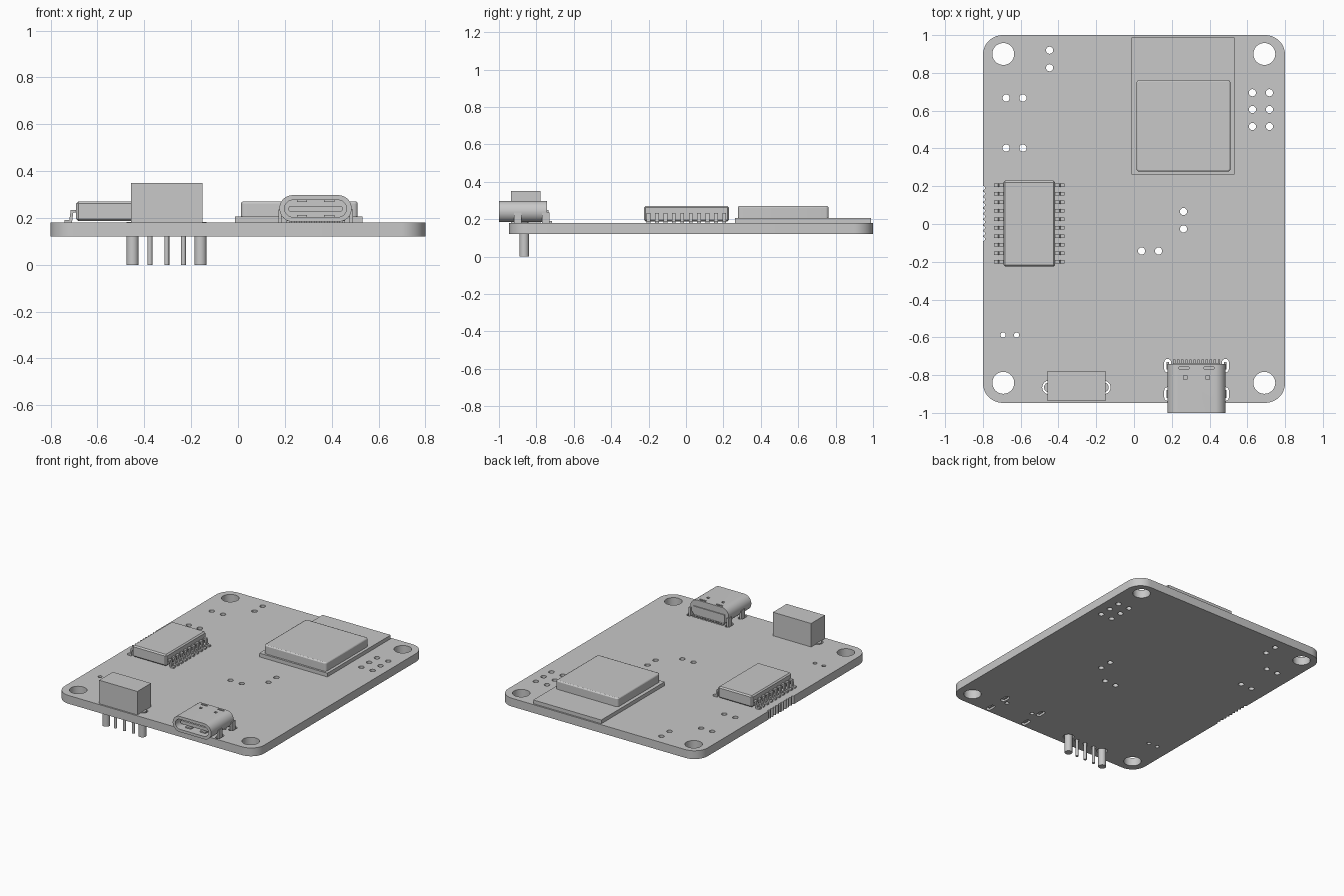
import bpy, bmesh
from math import pi, cos, sin, radians
from mathutils import Vector

cube = bpy.data.objects.get("Cube")
if cube:
    bpy.data.objects.remove(cube, do_unlink=True)

grey = bpy.data.materials.new("plain grey")
grey.use_nodes = True
COLOUR = (0.58, 0.58, 0.58, 1)
grey.diffuse_color = COLOUR
grey.node_tree.nodes["Principled BSDF"].inputs["Base Color"].default_value = COLOUR

BOTTOM, TOP = 0.12, 0.18   # board faces


def circle(u, v, r, n=24):
    return [(u + r * cos(2 * pi * i / n), v + r * sin(2 * pi * i / n)) for i in range(n)]


def rounded(u0, u1, v0, v1, r, n=8):
    """Rectangle outline with rounded corners."""
    corners = [(u1 - r, v1 - r), (u0 + r, v1 - r), (u0 + r, v0 + r), (u1 - r, v0 + r)]
    return [(u + r * cos(pi / 2 * (k + i / n)), v + r * sin(pi / 2 * (k + i / n)))
            for k, (u, v) in enumerate(corners) for i in range(n + 1)]


def rect(u0, u1, v0, v1):
    return [(u0, v0), (u1, v0), (u1, v1), (u0, v1)]


def prism(bm, outline, lo, hi, axis="z"):
    """Extrude an outline along z or y."""
    def ring(w):
        return [bm.verts.new((u, v, w) if axis == "z" else (u, w, v)) for u, v in outline]
    a, b = ring(lo), ring(hi)
    n = len(a)
    faces = [bm.faces.new(a), bm.faces.new(b)]
    faces += [bm.faces.new((a[i], a[(i + 1) % n], b[(i + 1) % n], b[i])) for i in range(n)]
    bmesh.ops.recalc_face_normals(bm, faces=faces)


def make(name, prisms):
    bm = bmesh.new()
    for p in prisms:
        prism(bm, *p)
    mesh = bpy.data.meshes.new(name)
    bm.to_mesh(mesh)
    bm.free()
    mesh.materials.append(grey)
    ob = bpy.data.objects.new(name, mesh)
    bpy.context.collection.objects.link(ob)
    return ob


def activate(ob):
    bpy.ops.object.select_all(action="DESELECT")
    ob.select_set(True)
    bpy.context.view_layer.objects.active = ob


def cut(ob, prisms):
    cutter = make("cutter", prisms)
    cutter.hide_render = True
    mod = ob.modifiers.new("cut", "BOOLEAN")
    mod.operation, mod.solver, mod.object = "DIFFERENCE", "EXACT", cutter
    activate(ob)
    bpy.ops.object.modifier_apply(modifier=mod.name)
    bpy.data.objects.remove(cutter, do_unlink=True)


def smooth(ob):
    activate(ob)
    bpy.ops.object.shade_smooth_by_angle(angle=radians(30))


def bevel(ob, width, segments=1):
    mod = ob.modifiers.new("bevel", "BEVEL")
    mod.width, mod.segments = width, segments
    mod.limit_method, mod.angle_limit = "ANGLE", radians(45)


# Circuit board with mounting holes, vias, slots and edge notches
PORT = 0.331               # centre of the port in x
HEADER_Y = -0.865
MOUNTS = [-0.45, -0.16]
PINS = [-0.376, -0.304, -0.233]
LEGS = [-0.90, -0.75]

board = make("circuit_board", [(rounded(-0.8, 0.8, -0.947, 1.0, 0.105, 12), BOTTOM, TOP)])
holes = [circle(x, y, 0.058, 40) for x in (-0.692, 0.69) for y in (0.9, -0.841)]
vias = [(-0.447, 0.92), (-0.447, 0.827), (0.262, 0.066), (0.262, -0.026),
        (0.04, -0.143), (0.13, -0.143)]
vias += [(x, y) for x in (-0.677, -0.588) for y in (0.667, 0.402)]
vias += [(x, y) for x in (0.627, 0.717) for y in (0.695, 0.606, 0.516)]
holes += [circle(x, y, 0.019, 20) for x, y in vias]
holes += [circle(x, -0.588, 0.014, 20) for x in (-0.693, -0.622)]
holes += [circle(-0.8, -0.08 + 0.03 * i, 0.011, 16) for i in range(10)]
holes += [circle(x, HEADER_Y, 0.036) for x in MOUNTS]
holes += [circle(x, HEADER_Y, 0.016, 16) for x in PINS]
holes += [rounded(PORT + s * 0.153 - 0.018, PORT + s * 0.153 + 0.018,
                  y - 0.036, y + 0.036, 0.0175, 6) for s in (-1, 1) for y in LEGS]
holes += [circle(PORT + s * 0.108, -0.785, 0.014, 16) for s in (-1, 1)]
cut(board, [(h, BOTTOM - 0.05, TOP + 0.05) for h in holes])
smooth(board)

# Radio module: carrier plate and shield can
make("module_plate", [(rect(-0.013, 0.532, 0.263, 0.988), TOP, 0.207)])
can = make("module_shield", [(rounded(0.013, 0.511, 0.277, 0.762, 0.016, 4), 0.195, 0.27)])
bevel(can, 0.008, 2)
smooth(can)

# Driver chip with gull-wing leads on both sides
CHIP_X = -0.554
chip = make("chip_body", [(rect(CHIP_X - 0.137, CHIP_X + 0.137, -0.225, 0.23), 0.187, 0.27)])
bevel(chip, 0.009)
lead = [(0.13, 0.234), (0.16, 0.234), (0.166, 0.191), (0.186, 0.191),
        (0.186, 0.18), (0.155, 0.18), (0.149, 0.223), (0.13, 0.223)]
leads = []
for side in (-1, 1):
    shape = [(CHIP_X + side * u, v) for u, v in lead]
    for i in range(10):
        y = -0.2 + 0.045 * i
        leads.append((shape, y - 0.01, y + 0.01, "y"))
make("chip_leads", leads)

# Pin header: block above, three contacts and two locating posts below
make("header_block", [(rect(-0.457, -0.151, -0.936, -0.779), TOP, 0.35)])
smooth(make("header_posts", [(circle(x, HEADER_Y, 0.026), 0, TOP + 0.003) for x in MOUNTS]))
smooth(make("header_contacts", [(circle(x, HEADER_Y, 0.0105, 16), 0, TOP + 0.003) for x in PINS]))

# Port: hollow rounded shell with slits on top
shell = make("port_shell", [(rounded(PORT - 0.154, PORT + 0.154, 0.184, 0.297, 0.056, 12),
                             -1.0, -0.742, "y")])
cut(shell, [(rounded(PORT - 0.132, PORT + 0.132, 0.204, 0.276, 0.0355, 12), -1.05, -0.79, "y")])
slits = []
for s in (-1, 1):
    x = PORT + s * 0.06
    slits.append((rect(x - 0.009, x + 0.009, -0.822, -0.803), 0.285, 0.32))
    x = PORT + s * 0.066
    slits.append((rect(x - 0.026, x + 0.026, -0.768, -0.756), 0.285, 0.32))
cut(shell, slits)
smooth(shell)

# Port contact tongue, springs, side legs and rear leads
smooth(make("port_tongue", [(rounded(PORT - 0.115, PORT + 0.115, 0.227, 0.251, 0.008, 3),
                             -0.965, -0.785, "y")]))
make("port_springs", [(rect(PORT + s * 0.058 - 0.022, PORT + s * 0.058 + 0.022, z - 0.006, z + 0.006),
                       -0.96, -0.9, "y") for s in (-1, 1) for z in (0.207, 0.273)])
make("port_legs", [(rect(PORT + s * 0.152 - 0.007, PORT + s * 0.152 + 0.007, y - 0.02, y + 0.02),
                    0.125, 0.235) for s in (-1, 1) for y in LEGS])
make("port_rear_insulator", [(rect(PORT - 0.125, PORT + 0.125, 0.186, 0.25), -0.76, -0.735, "y")])
make("port_rear_leads", [(rect(x - 0.006, x + 0.006, -0.74, -0.717), TOP, 0.19)
                         for x in [PORT - 0.118 + 0.0215 * i for i in range(12)]])
